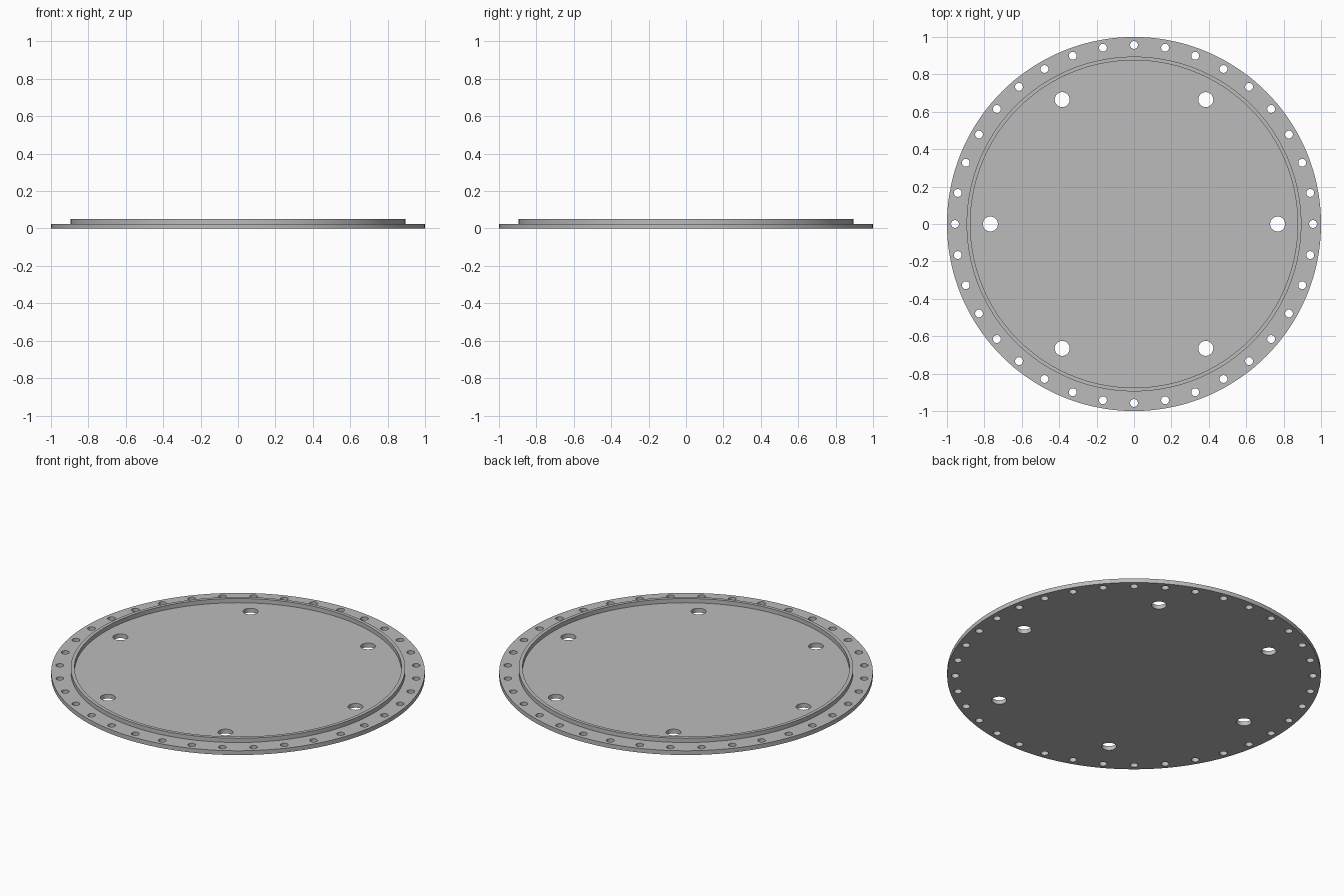
import bpy, bmesh
from math import pi, cos, sin, radians
from mathutils import Matrix, Vector

if "Cube" in bpy.data.objects:
    bpy.data.objects.remove(bpy.data.objects["Cube"], do_unlink=True)

PLATE_TOP, RIM_TOP = 0.025, 0.05
RIM_INNER, RIM_OUTER = 0.875, 0.895

grey = bpy.data.materials.new("plain grey metal")
grey.use_nodes = True
colour = (0.5, 0.5, 0.5, 1)
grey.diffuse_color = colour
grey.node_tree.nodes["Principled BSDF"].inputs["Base Color"].default_value = colour


def add_object(name, bm):
    bmesh.ops.recalc_face_normals(bm, faces=bm.faces)
    mesh = bpy.data.meshes.new(name)
    bm.to_mesh(mesh)
    bm.free()
    mesh.materials.append(grey)
    obj = bpy.data.objects.new(name, mesh)
    bpy.context.collection.objects.link(obj)
    return obj


def hole_circle(bm, count, circle_radius, hole_radius, sides):
    for i in range(count):
        a = 2 * pi * i / count
        place = Vector((circle_radius * cos(a), circle_radius * sin(a), PLATE_TOP / 2))
        bmesh.ops.create_cone(bm, cap_ends=True, segments=sides, radius1=hole_radius,
                              radius2=hole_radius, depth=0.2,
                              matrix=Matrix.Translation(place))


# Flanged plate with raised rim: turned profile, closed by two flat discs
bm = bmesh.new()
profile = [(RIM_INNER, PLATE_TOP), (RIM_INNER, RIM_TOP), (RIM_OUTER, RIM_TOP),
           (RIM_OUTER, PLATE_TOP), (1, PLATE_TOP), (1, 0)]
verts = [bm.verts.new((r, 0, z)) for r, z in profile]
edges = [bm.edges.new(pair) for pair in zip(verts, verts[1:])]
bmesh.ops.spin(bm, geom=verts + edges, cent=(0, 0, 0), axis=(0, 0, 1),
               angle=2 * pi, steps=144, use_merge=False)
bmesh.ops.remove_doubles(bm, verts=bm.verts, dist=0.0001)
bmesh.ops.holes_fill(bm, edges=[e for e in bm.edges if e.is_boundary], sides=0)
plate = add_object("flanged_cover_plate", bm)

# Bolt holes in the flange and larger holes inside the rim
bm = bmesh.new()
hole_circle(bm, 36, 0.957, 0.021, 24)
hole_circle(bm, 6, 0.768, 0.04, 32)
cutter = add_object("hole_cutter", bm)
cutter.hide_render = True

cut = plate.modifiers.new("holes", 'BOOLEAN')
cut.operation = 'DIFFERENCE'
cut.solver = 'EXACT'
cut.object = cutter

bpy.ops.object.select_all(action='DESELECT')
plate.select_set(True)
bpy.context.view_layer.objects.active = plate
bpy.ops.object.modifier_apply(modifier=cut.name)
bpy.data.objects.remove(cutter, do_unlink=True)
bpy.ops.object.shade_smooth_by_angle(angle=radians(30))
